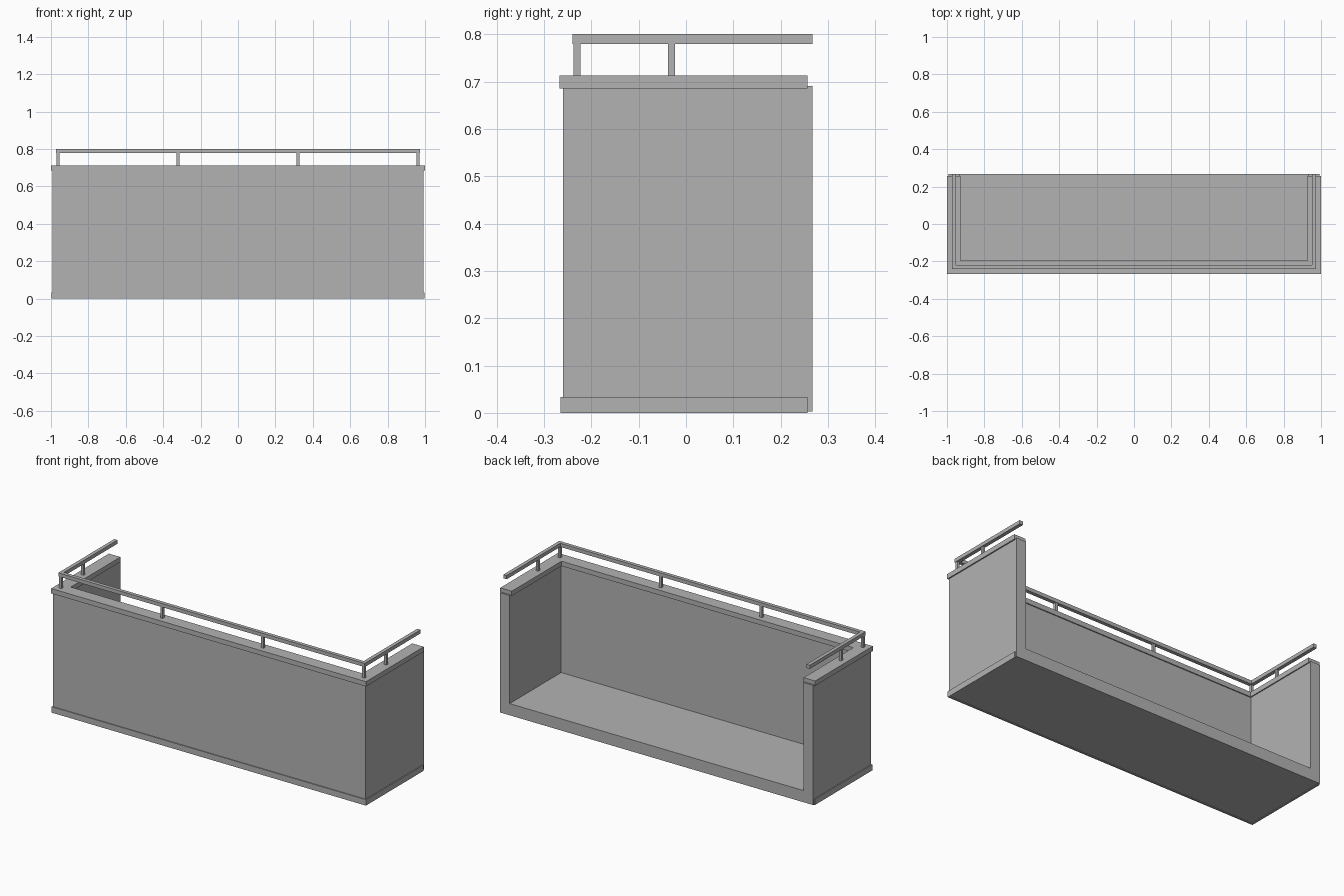
import bpy
import bmesh

if "Cube" in bpy.data.objects:
    bpy.data.objects.remove(bpy.data.objects["Cube"], do_unlink=True)

GREY = (0.45, 0.45, 0.45, 1.0)
mat = bpy.data.materials.new("plain_grey")
mat.use_nodes = True
mat.diffuse_color = GREY
mat.node_tree.nodes["Principled BSDF"].inputs["Base Color"].default_value = GREY


def prism(name, outline, z0, z1):
    """Extrude a plan outline from z0 up to z1."""
    bm = bmesh.new()
    face = bm.faces.new([bm.verts.new((x, y, z0)) for x, y in outline])
    top = bmesh.ops.extrude_face_region(bm, geom=[face])["geom"]
    bmesh.ops.translate(bm, vec=(0, 0, z1 - z0),
                        verts=[v for v in top if isinstance(v, bmesh.types.BMVert)])
    bmesh.ops.recalc_face_normals(bm, faces=bm.faces)
    mesh = bpy.data.meshes.new(name)
    bm.to_mesh(mesh)
    bm.free()
    mesh.materials.append(mat)
    obj = bpy.data.objects.new(name, mesh)
    bpy.context.collection.objects.link(obj)
    return obj


def box(name, x0, x1, y0, y1, z0, z1):
    return prism(name, [(x0, y0), (x1, y0), (x1, y1), (x0, y1)], z0, z1)


def u_strip(name, half, front, back, width, z0, z1):
    """A strip along the front and both sides, open at the back."""
    inner, inner_front = half - width, front + width
    return prism(name, [(-half, back), (-half, front), (half, front), (half, back),
                        (inner, back), (inner, inner_front),
                        (-inner, inner_front), (-inner, back)], z0, z1)


BACK, CAP_BACK = 0.267, 0.257
CAP_TOP, RAIL_BOTTOM = 0.713, 0.779

# Parapet and floor in one piece, hollowed from above and behind
body = box("balcony_body", -0.993, 0.993, -0.26, BACK, 0.003, 0.69)
cutter = box("hollow_cutter", -0.933, 0.933, -0.2, 0.5, 0.07, 1.0)
cutter.hide_render = True
cutter.hide_viewport = True
cutter.display_type = 'WIRE'
hollow = body.modifiers.new("hollow", 'BOOLEAN')
hollow.operation = 'DIFFERENCE'
hollow.solver = 'EXACT'
hollow.object = cutter

# Coping on the parapet and thin band round its foot
u_strip("coping", 1.0, -0.267, CAP_BACK, 0.073, 0.685, CAP_TOP)
u_strip("base_band", 0.998, -0.265, CAP_BACK, 0.01, 0.0, 0.034)

# Handrail
u_strip("handrail", 0.973, -0.24, BACK, 0.021, RAIL_BOTTOM, 0.8)

# Posts, mirrored left and right
POST = 0.0075
for label, x, y in (("corner_post", 0.9625, -0.23),
                    ("front_post", 0.32, -0.23),
                    ("side_post", 0.9625, -0.031)):
    for side, sign in (("left", 1), ("right", -1)):
        cx = sign * x
        box(f"{label}_{side}", cx - POST, cx + POST, y - POST, y + POST,
            CAP_TOP, RAIL_BOTTOM)
